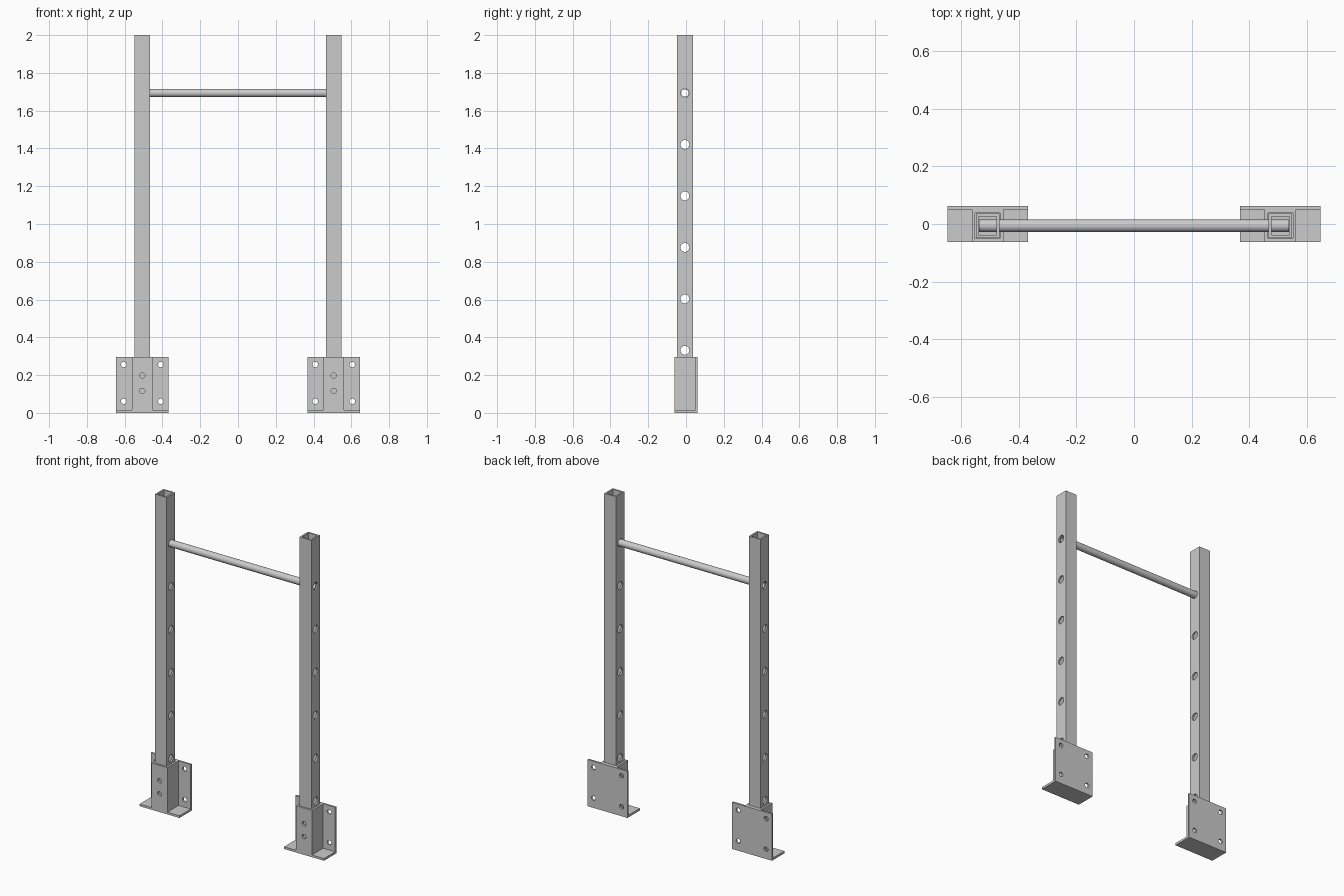
import bpy, bmesh
from math import pi, radians
from mathutils import Matrix, Vector

if "Cube" in bpy.data.objects:
    bpy.data.objects.remove(bpy.data.objects["Cube"])

CX, CY = 0.507, -0.006      # post centre line


def make_object(name, bm):
    bmesh.ops.recalc_face_normals(bm, faces=bm.faces)
    mesh = bpy.data.meshes.new(name)
    bm.to_mesh(mesh)
    bm.free()
    ob = bpy.data.objects.new(name, mesh)
    bpy.context.collection.objects.link(ob)
    return ob


def add_box(bm, lo, hi):
    lo, hi = Vector(lo), Vector(hi)
    m = Matrix.Translation((lo + hi) / 2) @ Matrix.Diagonal((*(hi - lo), 1))
    bmesh.ops.create_cube(bm, size=1, matrix=m)


def square_tube(name, wx, wy, wall, z0, z1):
    """Open-ended rectangular tube around the post centre line."""
    bm = bmesh.new()
    loops = []
    for inset in (0, wall):
        for z in (z0, z1):
            hx, hy = wx / 2 - inset, wy / 2 - inset
            loops.append([bm.verts.new((CX + sx * hx, CY + sy * hy, z))
                          for sx, sy in ((-1, -1), (1, -1), (1, 1), (-1, 1))])
    ob, ot, ib, it = loops
    for a, b in ((ob, ot), (ot, it), (it, ib), (ib, ob)):
        for i in range(4):
            j = (i + 1) % 4
            bm.faces.new((a[i], a[j], b[j], b[i]))
    return make_object(name, bm)


def drill(ob, centres, radius, depth, axis):
    """Cut round holes along the x or y axis."""
    rot = Matrix.Rotation(pi / 2, 4, 'Y' if axis == 'X' else 'X')
    bm = bmesh.new()
    for c in centres:
        bmesh.ops.create_cone(bm, cap_ends=True, segments=32, radius1=radius,
                              radius2=radius, depth=depth,
                              matrix=Matrix.Translation(c) @ rot)
    cutter = make_object("hole_cutter", bm)
    cutter.hide_render = True
    mod = ob.modifiers.new("holes", 'BOOLEAN')
    mod.operation, mod.solver, mod.object = 'DIFFERENCE', 'EXACT', cutter
    bpy.context.view_layer.objects.active = ob
    bpy.ops.object.modifier_apply(modifier=mod.name)
    bpy.data.objects.remove(cutter)


def smooth(ob):
    bpy.ops.object.select_all(action='DESELECT')
    ob.select_set(True)
    bpy.context.view_layer.objects.active = ob
    bpy.ops.object.shade_smooth_by_angle(angle=radians(30))


# Upright post with six bar holes through both side walls
post = square_tube("right_post", 0.082, 0.085, 0.01, 0.014, 2.0)
drill(post, [(CX, CY, 0.331 + 0.2725 * i) for i in range(6)], 0.0235, 0.3, 'X')

# Socket sleeve with two bolt holes in its front wall
sleeve = square_tube("right_sleeve", 0.11, 0.112, 0.012, 0.014, 0.296)
drill(sleeve, [(CX, -0.062, z) for z in (0.116, 0.198)], 0.014, 0.03, 'Y')

# Back mounting plate with four corner holes
bm = bmesh.new()
add_box(bm, (CX - 0.14, 0.05, 0), (CX + 0.14, 0.062, 0.296))
plate = make_object("right_wall_plate", bm)
drill(plate, [(CX + dx, 0.056, z) for dx in (-0.098, 0.098) for z in (0.061, 0.256)],
      0.0145, 0.1, 'Y')

# Foot plate
bm = bmesh.new()
add_box(bm, (CX - 0.14, -0.062, 0), (CX + 0.14, 0.05, 0.014))
foot = make_object("right_foot_plate", bm)

# Left side is the same set of parts
for ob in (post, sleeve, plate, foot):
    smooth(ob)
    twin = ob.copy()
    twin.name = ob.name.replace("right", "left")
    twin.location.x = -2 * CX
    bpy.context.collection.objects.link(twin)

# Hollow pull-up bar
bm = bmesh.new()
rings = []
for r, x in ((0.022, -0.537), (0.022, 0.537), (0.0195, 0.537), (0.0195, -0.537)):
    ring = bmesh.ops.create_circle(
        bm, segments=32, radius=r,
        matrix=Matrix.Translation((x, CY, 1.6935)) @ Matrix.Rotation(pi / 2, 4, 'Y'))
    rings.append(ring["verts"])
for k in range(4):
    a, b = rings[k], rings[(k + 1) % 4]
    for i in range(32):
        j = (i + 1) % 32
        bm.faces.new((a[i], a[j], b[j], b[i]))
smooth(make_object("cross_bar", bm))
